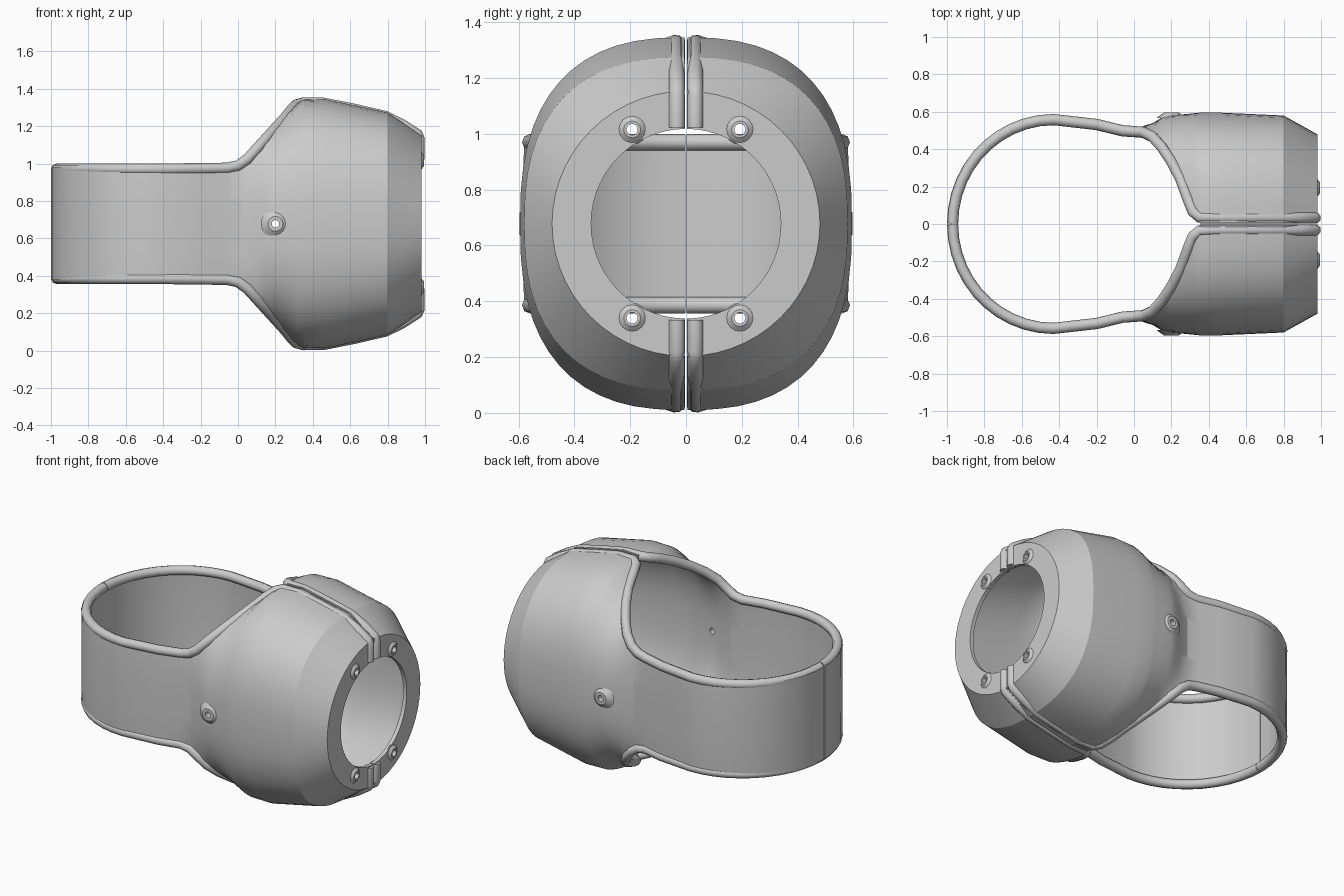
import bpy, bmesh
from math import sin, cos, acos, pi, radians
from mathutils import Matrix, Vector

if "Cube" in bpy.data.objects:
    bpy.data.objects.remove(bpy.data.objects["Cube"])

ZC = 0.678          # height of the horizontal symmetry plane
ROWS = 28


def make_object(name, bm):
    mesh = bpy.data.meshes.new(name)
    bm.to_mesh(mesh)
    bm.free()
    ob = bpy.data.objects.new(name, mesh)
    bpy.context.collection.objects.link(ob)
    return ob


def finish(ob, angle):
    bpy.ops.object.select_all(action='DESELECT')
    ob.select_set(True)
    bpy.context.view_layer.objects.active = ob
    bpy.ops.object.convert(target='MESH')
    bpy.ops.object.shade_smooth_by_angle(angle=radians(angle))


def band_arc(a, b, n=11):
    # rounded end of the open band in plan
    return [(-0.43 - a * cos(t), max(b * sin(t), 0.003))
            for t in (i / n * pi / 2 for i in range(n + 1))]


# Shell sections: x, half width, edge height, edge y / half width, squareness
sections = [(x, y, 0.3, 0.99, 2.55) for x, y in band_arc(0.57, 0.585)]
sections += [
    (-0.2, 0.555, 0.30, 0.99, 2.55), (-0.06, 0.52, 0.30, 0.985, 2.55),
    (0.02, 0.515, 0.325, 0.965, 2.55), (0.10, 0.54, 0.405, 0.88, 2.55),
    (0.15, 0.57, 0.46, 0.74, 2.55), (0.20, 0.582, 0.52, 0.60, 2.55),
    (0.27, 0.587, 0.60, 0.36, 2.55), (0.32, 0.592, 0.65, 0.12, 2.55),
    (0.35, 0.595, 0.665, 0.008, 2.55), (0.47, 0.595, 0.668, 0.008, 2.55),
    (0.80, 0.58, 0.597, 0.008, 2.5), (0.98, 0.48, 0.475, 0.008, 2.0),
    (0.98, 0.34, 0.34, 0.008, 2.0)]

bm = bmesh.new()
grid = []
for x, w, dz, r, n in sections:
    T = acos(r ** (n / 2))
    H = dz / sin(T) ** (2 / n)
    col = []
    for j in range(ROWS + 1):
        t = T * (2 * j / ROWS - 1)
        s = sin(abs(t)) ** (2 / n) * (1 if t > 0 else -1)
        col.append(bm.verts.new((x, w * cos(t) ** (2 / n), ZC + H * s)))
    grid.append(col)
for a, b in zip(grid, grid[1:]):
    for j in range(ROWS):
        bm.faces.new((a[j], a[j + 1], b[j + 1], b[j]))
shell = make_object("shell_halves", bm)

# Screw positions on one half: location, axis rotation, base radius, top radius, height
to_x = Matrix.Rotation(pi / 2, 4, 'Y')
to_y = Matrix.Rotation(-pi / 2, 4, 'X')
screws = [((0.974, 0.193, ZC + 0.338), to_x, 0.055, 0.03, 0.02),
          ((0.974, 0.193, ZC - 0.338), to_x, 0.055, 0.03, 0.02),
          ((0.20, 0.568, ZC), to_y, 0.078, 0.04, 0.028)]

# Drill for the screw holes
bm = bmesh.new()
for loc, rot, *_ in screws:
    bmesh.ops.create_cone(bm, cap_ends=True, segments=16, radius1=0.02, radius2=0.02,
                          depth=0.2, matrix=Matrix.Translation(loc) @ rot)
drill = make_object("hole_cutter", bm)
drill.hide_render = True

# Wall thickness, holes and the second half
m = shell.modifiers.new("wall", 'SOLIDIFY')
m.thickness, m.offset = 0.025, -1
m = shell.modifiers.new("holes", 'BOOLEAN')
m.object, m.operation, m.solver = drill, 'DIFFERENCE', 'EXACT'
m = shell.modifiers.new("halves", 'MIRROR')
m.use_axis = (False, True, False)
m.use_mirror_merge = False
finish(shell, 20)
bpy.data.objects.remove(drill)

# Raised bosses around the screw holes
bm = bmesh.new()
for loc, rot, r1, r2, h in screws:
    profile = [(r1, 0), (r2, h), (0.02, h), (0.02, 0)]
    mat = Matrix.Translation(loc) @ rot
    rings = [[bm.verts.new(mat @ Vector((r * cos(k * pi / 8), r * sin(k * pi / 8), z)))
              for k in range(16)] for r, z in profile]
    for i in range(4):
        a, b = rings[i], rings[(i + 1) % 4]
        for k in range(16):
            q = (k + 1) % 16
            bm.faces.new((a[k], a[q], b[q], b[k]))
bmesh.ops.recalc_face_normals(bm, faces=bm.faces)
bosses = make_object("screw_bosses", bm)
m = bosses.modifiers.new("halves", 'MIRROR')
m.use_axis = (False, True, False)
m.use_mirror_merge = False
finish(bosses, 25)

# Rounded rim bead: around the band, up the opening, along the seam to the end hole
path = [(x, y, 0.292) for x, y in band_arc(0.54, 0.558)]
path += [(-0.2, 0.532, 0.295), (-0.06, 0.498, 0.297), (0.0, 0.494, 0.31),
         (0.05, 0.49, 0.345), (0.10, 0.465, 0.40), (0.15, 0.41, 0.455),
         (0.20, 0.335, 0.51), (0.25, 0.24, 0.565), (0.29, 0.13, 0.615),
         (0.315, 0.065, 0.638), (0.35, 0.035, 0.648), (0.46, 0.033, 0.646),
         (0.63, 0.033, 0.612), (0.79, 0.033, 0.575), (0.88, 0.033, 0.53),
         (0.96, 0.033, 0.48), (0.97, 0.033, 0.455), (0.97, 0.033, 0.345)]
curve = bpy.data.curves.new("rim_beads", 'CURVE')
curve.dimensions = '3D'
curve.bevel_depth = 0.03
curve.bevel_resolution = 2
curve.use_fill_caps = True
for sy in (1, -1):
    for sz in (1, -1):
        sp = curve.splines.new('POLY')
        sp.points.add(len(path) - 1)
        for p, (x, y, z) in zip(sp.points, path):
            p.co = (x, sy * y, ZC + sz * z, 1)
rim = bpy.data.objects.new("rim_beads", curve)
bpy.context.collection.objects.link(rim)
finish(rim, 50)
